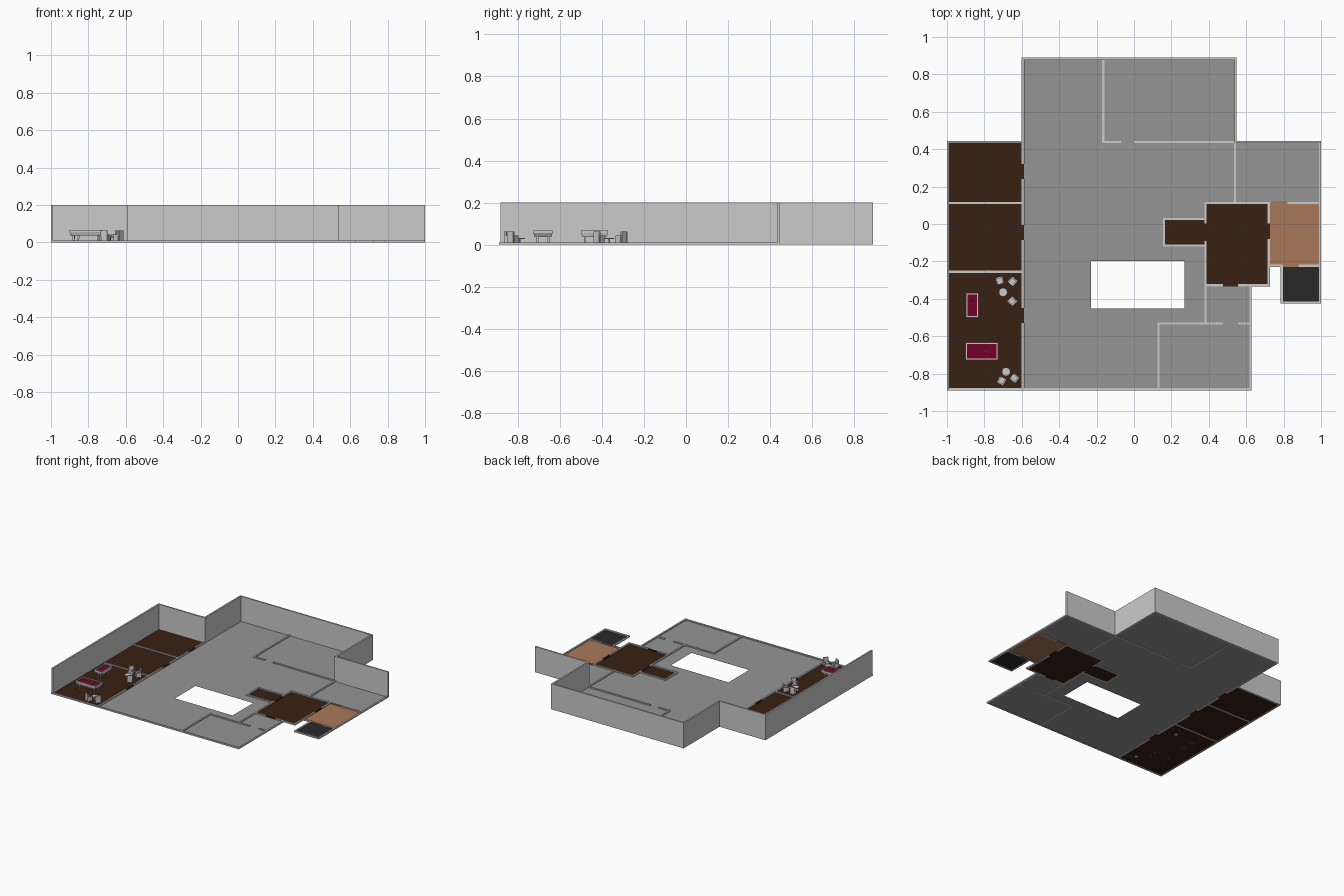
import bpy, bmesh, math
from mathutils import Matrix, Vector

if "Cube" in bpy.data.objects:
    bpy.data.objects.remove(bpy.data.objects["Cube"])

T = 0.006            # half wall thickness
FZ = 0.003           # floor height
LOW, TALL = 0.011, 0.2


def material(name, rgb):
    m = bpy.data.materials.new(name)
    m.diffuse_color = (*rgb, 1)
    m.use_nodes = True
    m.node_tree.nodes["Principled BSDF"].inputs["Base Color"].default_value = m.diffuse_color
    return m


BROWN = material("dark_wood", (0.04, 0.015, 0.006))
TAN = material("tan_tile", (0.40, 0.19, 0.10))
BLACK = material("black_tile", (0.022, 0.022, 0.022))
GREY = material("grey_floor", (0.30, 0.30, 0.30))
RED = material("red_cloth", (0.19, 0.0, 0.02))


def finish(name, bm, mat=None):
    me = bpy.data.meshes.new(name)
    bm.to_mesh(me)
    bm.free()
    ob = bpy.data.objects.new(name, me)
    bpy.context.collection.objects.link(ob)
    if mat:
        me.materials.append(mat)
    return ob


def box(bm, x0, x1, y0, y1, z0, z1, taper=1.0, rot=None):
    size = Matrix.Diagonal((x1 - x0, y1 - y0, z1 - z0, 1))
    mid = Matrix.Translation(((x0 + x1) / 2, (y0 + y1) / 2, (z0 + z1) / 2))
    vs = bmesh.ops.create_cube(bm, size=1)["verts"]
    for v in vs:
        if v.co.z < 0:
            v.co.x *= taper
            v.co.y *= taper
    bmesh.ops.transform(bm, matrix=(rot or Matrix()) @ mid @ size, verts=vs)


def floor(name, rects, mat):
    bm = bmesh.new()
    for x0, x1, y0, y1 in rects:
        bm.faces.new([bm.verts.new((x, y, FZ)) for x, y in
                      ((x0, y0), (x1, y0), (x1, y1), (x0, y1))])
    finish(name, bm, mat)


def walls(name, along_x, along_y, h):
    bm = bmesh.new()
    for y, x0, x1 in along_x:
        box(bm, x0, x1, y - T, y + T, 0, h)
    for x, y0, y1 in along_y:
        box(bm, x - T, x + T, y0, y1, 0, h)
    finish(name, bm)


# Floors; the main one leaves a rectangular opening, the others reach into their doorways
floor("main_floor", [(-.588, .54, .115, .885), (.54, .994, .115, .437),
                     (-.588, .16, -.198, .115), (.16, .38, .03, .115),
                     (.16, .38, -.198, -.115), (-.588, -.23, -.453, -.198),
                     (.27, .38, -.453, -.198), (-.588, .38, -.883, -.453),
                     (.38, .62, -.883, -.33)], GREY)
doors = [(.24, .32), (-.085, -.005), (-.53, -.45)]
floor("left_room_floor", [(-.994, -.598, -.88, .437)] +
      [(-.598, -.588, a, b) for a, b in doors], BROWN)
floor("right_room_floor", [(.38, .722, -.324, .11), (.16, .38, -.115, .028)], BROWN)
floor("tan_room_floor", [(.722, .99, -.225, .115)], TAN)
floor("black_room_floor", [(.79, .99, -.42, -.225)], BLACK)

# Flush threshold strips in the doorways
bm = bmesh.new()
for a, b in doors:
    box(bm, -.604, -.588, a, b, .001, .008)
box(bm, .374, .388, -.09, .003, .001, .008)
box(bm, .714, .728, -.08, .003, .001, .008)
box(bm, .475, .555, -.334, -.322, .001, .008)
finish("brown_thresholds", bm, BROWN)
bm = bmesh.new()
box(bm, .73, .82, .107, .122, .001, .008)
box(bm, .795, .88, -.231, -.216, .001, .008)
finish("tan_thresholds", bm, TAN)

# Full height outer walls at left and back
walls("tall_walls",
      [(.438, -1, -.59), (.883, -.602, .548), (.438, .536, 1)],
      [(-.994, -.883, .444), (-.596, .432, .889), (.542, .432, .889)], TALL)

# Low cut outer walls
walls("low_outer_walls",
      [(-.883, -1, .629), (-.42, .784, 1)],
      [(.994, -.426, .444), (.623, -.889, -.32), (.79, -.426, -.22)], LOW)

# Low partitions with door gaps
walls("left_partitions", [(.112, -.99, -.6), (-.255, -.99, -.6)],
      [(-.596, .32, .437), (-.596, -.005, .24),
       (-.596, -.45, -.085), (-.596, -.889, -.53)], LOW)
walls("back_partitions", [(.438, -.17, -.07), (.438, 0, .54)],
      [(-.165, .44, .88), (.54, .115, .437)], LOW)
walls("right_partitions",
      [(.112, .376, .73), (.112, .82, .99), (.027, .155, .38), (-.115, .155, .38),
       (-.327, .376, .475), (-.327, .555, .728), (-.223, .717, .795), (-.223, .88, .99)],
      [(.16, -.12, .032), (.382, -.53, -.09), (.382, .003, .117),
       (.721, -.333, -.08), (.721, .003, .117)], LOW)
walls("front_partitions", [(-.532, .125, .475), (-.532, .555, .623)],
      [(.131, -.883, -.527)], LOW)


# Game tables: tapered body, rails, legs, cloth and balls
def game_table(name, cx, cy, lx, ly):
    bm = bmesh.new()
    hx, hy, r = lx / 2, ly / 2, .008
    box(bm, cx - hx, cx + hx, cy - hy, cy + hy, .037, .056, .86)
    for s in (-1, 1):
        ex, ey = cx + s * (hx - r / 2), cy + s * (hy - r / 2)
        box(bm, ex - r / 2, ex + r / 2, cy - hy, cy + hy, .056, .067)
        box(bm, cx - hx + r, cx + hx - r, ey - r / 2, ey + r / 2, .056, .067)
        for t in (-1, 1):
            px, py = cx + s * (hx - .022), cy + t * (hy - .02)
            box(bm, px - .005, px + .005, py - .005, py + .005, .001, .038, .7)
    finish(name, bm)
    bm = bmesh.new()
    box(bm, cx - hx + r, cx + hx - r, cy - hy + r, cy + hy - r, .056, .061)
    finish(name + "_cloth", bm, RED)
    bm = bmesh.new()
    ball = .0022
    spots = [(.015 + i * .005, (j - i / 2) * .005) for i in range(4) for j in range(i + 1)]
    spots += [(-.03, .004), (-.015, -.01)]
    for a, b in spots:
        x, y = (a, b) if lx > ly else (b, a)
        bmesh.ops.create_icosphere(bm, subdivisions=1, radius=ball,
                                   matrix=Matrix.Translation((cx + x, cy + y, .061 + ball)))
    finish(name + "_balls", bm)


game_table("game_table_back", -.865, -.435, .068, .13)
game_table("game_table_front", -.814, -.68, .175, .092)


# Low round table on a pedestal
def round_table(name, x, y):
    bm = bmesh.new()
    for r, z0, z1 in ((.023, .027, .031), (.004, .006, .027), (.014, .002, .006)):
        bmesh.ops.create_cone(bm, cap_ends=True, segments=24, radius1=r, radius2=r, depth=z1 - z0,
                              matrix=Matrix.Translation((x, y, (z0 + z1) / 2)))
    ob = finish(name, bm)
    bpy.context.view_layer.objects.active = ob
    ob.select_set(True)
    bpy.ops.object.shade_smooth_by_angle()
    ob.select_set(False)


# Armchair turned towards its table
def armchair(name, x, y, tx, ty):
    rot = Matrix.Translation((x, y, 0)) @ Matrix.Rotation(math.atan2(ty - y, tx - x), 4, "Z")
    bm = bmesh.new()
    box(bm, -.016, .019, -.013, .013, .009, .031, 1, rot)
    box(bm, -.021, -.012, -.019, .019, .009, .064, .95, rot)
    for s in (-1, 1):
        box(bm, -.014, .018, s * .016 - .004, s * .016 + .004, .009, .043, 1, rot)
        for px in (-.015, .015):
            box(bm, px - .002, px + .002, s * .016 - .002, s * .016 + .002, .001, .009, 1, rot)
    finish(name, bm)


groups = [("back", (-.70, -.365), [(-.718, -.303), (-.65, -.308), (-.652, -.412)]),
          ("front", (-.684, -.79), [(-.708, -.838), (-.64, -.824)])]
for label, (tx, ty), chairs in groups:
    round_table("round_table_" + label, tx, ty)
    for i, (x, y) in enumerate(chairs):
        armchair(f"armchair_{label}_{i + 1}", x, y, tx, ty)
